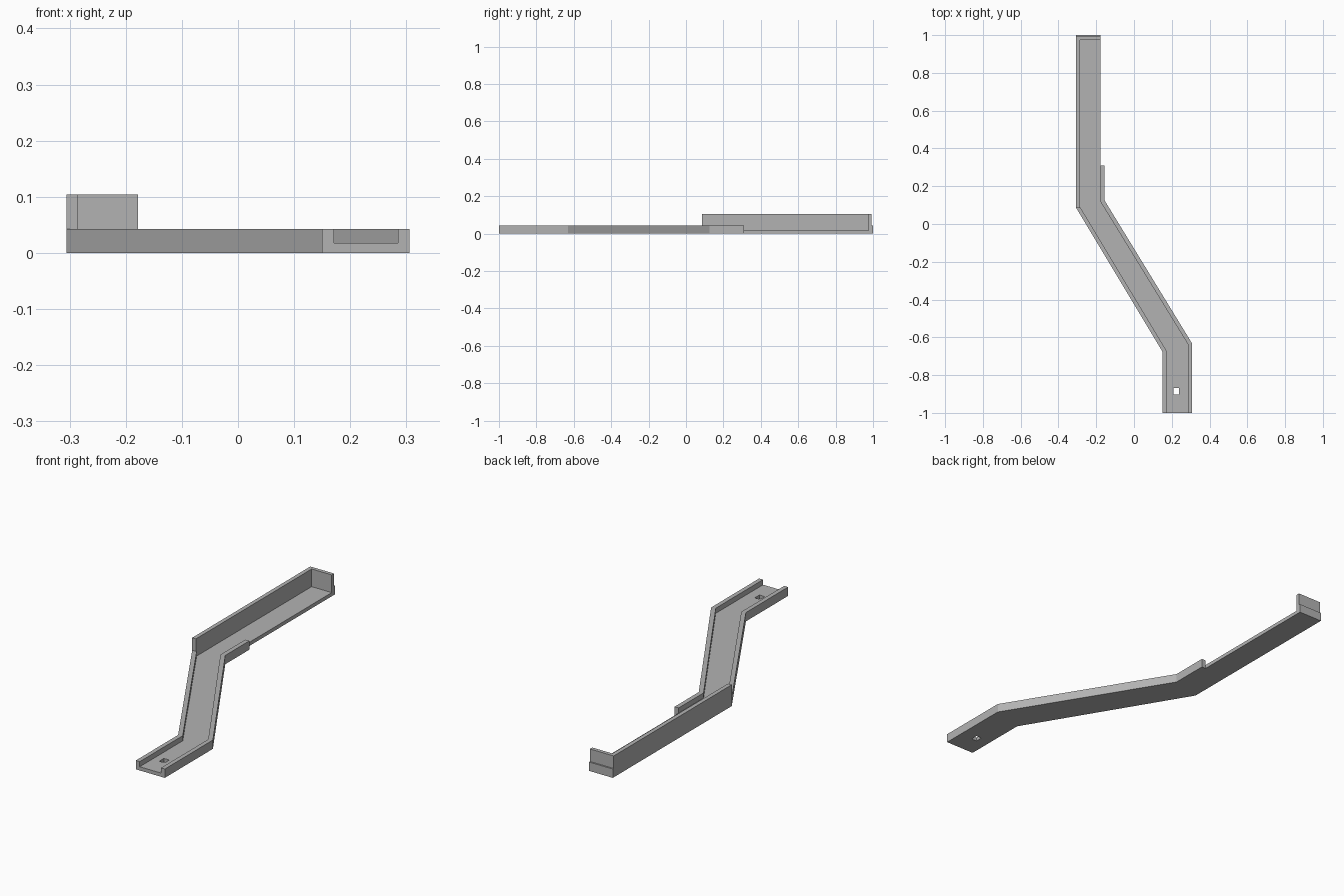
import bpy
import bmesh

cube = bpy.data.objects.get("Cube")
if cube:
    bpy.data.objects.remove(cube, do_unlink=True)

grey = bpy.data.materials.new("plain grey")
grey.use_nodes = True
grey.diffuse_color = (0.45, 0.45, 0.45, 1)
grey.node_tree.nodes["Principled BSDF"].inputs["Base Color"].default_value = (0.45, 0.45, 0.45, 1)

# Shared heights and plan positions
FLOOR, LOW, TALL = 0.018, 0.043, 0.104
LEFT, RIGHT = -0.306, -0.178
END_IN, END_OUT = 0.975, 0.993


def prism(name, outline, z0, z1):
    """Extrude a plan outline between two heights."""
    bm = bmesh.new()
    base = bm.faces.new([bm.verts.new((x, y, z0)) for x, y in outline])
    top = bmesh.ops.extrude_face_region(bm, geom=[base])["geom"]
    verts = [g for g in top if isinstance(g, bmesh.types.BMVert)]
    bmesh.ops.translate(bm, verts=verts, vec=(0, 0, z1 - z0))
    bmesh.ops.recalc_face_normals(bm, faces=bm.faces)
    mesh = bpy.data.meshes.new(name)
    bm.to_mesh(mesh)
    bm.free()
    mesh.materials.append(grey)
    obj = bpy.data.objects.new(name, mesh)
    bpy.context.collection.objects.link(obj)
    return obj


def rect(x0, x1, y0, y1):
    return [(x0, y0), (x1, y0), (x1, y1), (x0, y1)]


# Outer and inner edges of the cranked channel
outer_a = [(LEFT, 0.085), (0.15, -0.675), (0.15, -1)]
inner_a = [(0.171, -1), (0.171, -0.669), (-0.286, 0.091)]
outer_b = [(0.306, -1), (0.306, -0.63), (-0.156, 0.125), (-0.156, 0.31)]
inner_b = [(RIGHT, 0.31), (RIGHT, 0.119), (0.285, -0.636), (0.285, -1)]

# Floor with a small rectangular slot
floor = prism("channel_floor", [(LEFT, 1)] + outer_a + outer_b + [(RIGHT, 0.31), (RIGHT, 1)], 0, FLOOR)
cutter = prism("slot_cutter", rect(0.208, 0.237, -0.903, -0.867), -0.05, 0.1)
cutter.hide_render = True
cutter.hide_viewport = True
cutter.display_type = 'WIRE'
slot = floor.modifiers.new("slot", 'BOOLEAN')
slot.operation = 'DIFFERENCE'
slot.solver = 'EXACT'
slot.object = cutter

# Low side walls following the bends
prism("low_wall_right", outer_a + inner_a, FLOOR, LOW)
prism("low_wall_left", outer_b + inner_b, FLOOR, LOW)

# Tall L-shaped wall along the rear run and across its end
prism("tall_wall", [(LEFT, 0.085), (-0.286, 0.085), (-0.286, END_IN),
                    (RIGHT, END_IN), (RIGHT, END_OUT), (LEFT, END_OUT)], FLOOR, TALL)

# Thin step on the lower half of the end wall
prism("end_step", rect(LEFT, RIGHT, END_OUT, 1), FLOOR, LOW)
